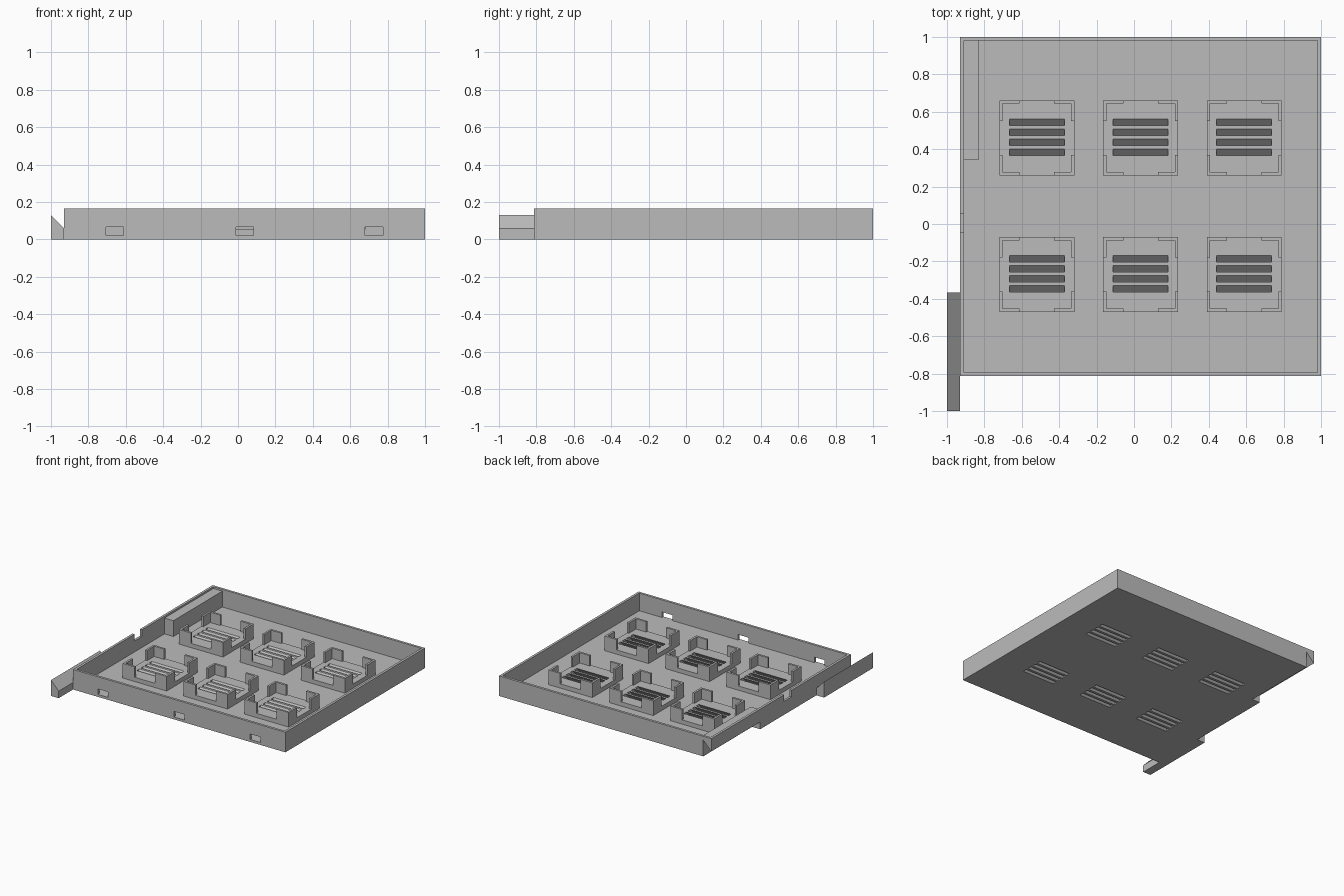
import bpy, bmesh

cube = bpy.data.objects.get("Cube")
if cube:
    bpy.data.objects.remove(cube, do_unlink=True)

# One plain grey for the whole tray
grey = bpy.data.materials.new("plain_grey")
grey.use_nodes = True
colour = (0.5, 0.5, 0.5, 1)
grey.diffuse_color = colour
grey.node_tree.nodes["Principled BSDF"].inputs["Base Color"].default_value = colour

X0, X1, Y0, Y1 = -0.93, 1.0, -0.813, 1.0
HEIGHT, WALL, FLOOR = 0.165, 0.02, 0.02
PLATFORM = 0.055
HALF = 0.2
CENTRES = [(0.035 + i * 0.554, y) for i in (-1, 0, 1) for y in (-0.27, 0.46)]


def prism(bm, profile, axis, start, end):
    """Extrude a closed profile along x, y or z."""
    def place(a, b, c):
        return {"x": (c, a, b), "y": (a, c, b), "z": (a, b, c)}[axis]
    low = [bm.verts.new(place(a, b, start)) for a, b in profile]
    high = [bm.verts.new(place(a, b, end)) for a, b in profile]
    faces = [bm.faces.new(low), bm.faces.new(high)]
    n = len(profile)
    for i in range(n):
        j = (i + 1) % n
        faces.append(bm.faces.new((low[i], low[j], high[j], high[i])))
    bmesh.ops.recalc_face_normals(bm, faces=faces)


def box(bm, x0, x1, y0, y1, z0, z1):
    prism(bm, [(x0, y0), (x1, y0), (x1, y1), (x0, y1)], "z", z0, z1)


def make(name, bm):
    mesh = bpy.data.meshes.new(name)
    bm.to_mesh(mesh)
    bm.free()
    mesh.materials.append(grey)
    obj = bpy.data.objects.new(name, mesh)
    bpy.context.collection.objects.link(obj)
    return obj


def combine(target, tool, operation):
    """Apply a boolean and discard the helper."""
    tool.hide_render = True
    mod = target.modifiers.new("cut", "BOOLEAN")
    mod.operation = operation
    mod.solver = "EXACT"
    mod.object = tool
    bpy.context.view_layer.update()
    graph = bpy.context.evaluated_depsgraph_get()
    mesh = bpy.data.meshes.new_from_object(target.evaluated_get(graph))
    target.modifiers.clear()
    target.data = mesh
    bpy.data.objects.remove(tool, do_unlink=True)


# Open tray
bm = bmesh.new()
box(bm, X0, X1, Y0, Y1, 0, HEIGHT)
tray = make("tray", bm)
bm = bmesh.new()
box(bm, X0 + WALL, X1 - WALL, Y0 + WALL, Y1 - WALL, FLOOR, HEIGHT + 0.1)
combine(tray, make("cavity_cutter", bm), "DIFFERENCE")

# Raised platforms and the housing for the joining groove
bm = bmesh.new()
for cx, cy in CENTRES:
    box(bm, cx - HALF, cx + HALF, cy - HALF, cy + HALF, 0.01, PLATFORM)
box(bm, X0 + 0.01, -0.829, 0.345, Y1 - 0.01, 0.01, 0.15)
combine(tray, make("platforms", bm), "UNION")

# Slanted vents, front windows, rim notch and joining groove
bm = bmesh.new()
for cx, cy in CENTRES:
    for i in range(4):
        top = cy + 0.101 - i * 0.0535
        a, b = top - 0.034, top
        up, down = 0.02, PLATFORM + 0.02
        prism(bm, [(a + up, PLATFORM + up), (b + up, PLATFORM + up),
                   (b - down, -0.02), (a - down, -0.02)],
              "x", cx - 0.147, cx + 0.147)
for x in (-0.658, 0.035, 0.727):
    box(bm, x - 0.047, x + 0.047, Y0 - 0.05, Y0 + WALL + 0.02, FLOOR, 0.065)
box(bm, X0 - 0.05, X0 + WALL + 0.02, -0.043, 0.053, 0.11, HEIGHT + 0.05)
prism(bm, [(X0 - 0.02, -0.02), (-0.857, -0.02), (-0.857, 0.133),
           (X0 - 0.02, 0.04)], "y", 0.365, Y1 + 0.05)
combine(tray, make("opening_cutter", bm), "DIFFERENCE")

# L-shaped corner guides on every platform
bm = bmesh.new()
ARM, THICK = 0.108, 0.017
for cx, cy in CENTRES:
    for sx in (-1, 1):
        for sy in (-1, 1):
            shape = [(0, 0), (ARM, 0), (ARM, THICK), (THICK, THICK),
                     (THICK, ARM), (0, ARM)]
            prism(bm, [(cx + sx * (HALF - u), cy + sy * (HALF - v))
                       for u, v in shape], "z", PLATFORM, 0.14)
make("corner_guides", bm)

# Hooked joining rail on the right side
bm = bmesh.new()
prism(bm, [(-1, 0), (X0, 0), (X0, 0.058), (-1, 0.13)], "y", -1, -0.365)
make("joining_rail", bm)
